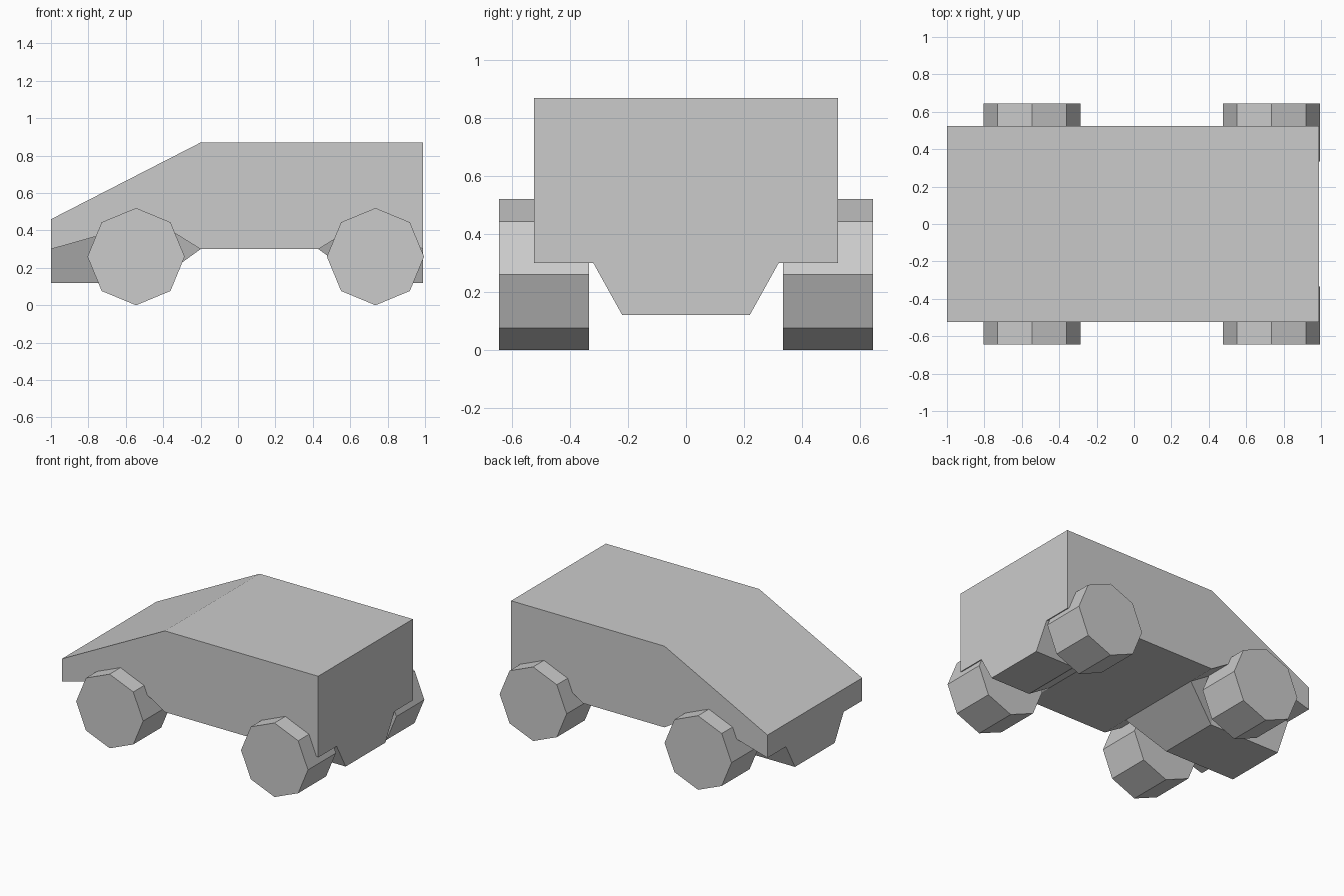
import bpy
import bmesh
import math

cube = bpy.data.objects.get("Cube")
if cube:
    bpy.data.objects.remove(cube, do_unlink=True)

# Single flat grey for the whole vehicle
grey = bpy.data.materials.new("light_grey")
grey.use_nodes = True
colour = (0.6, 0.6, 0.6, 1)
grey.diffuse_color = colour
grey.node_tree.nodes["Principled BSDF"].inputs["Base Color"].default_value = colour

HALF_WIDTH, INNER, KEEL = 0.525, 0.32, 0.22
FLOOR, ARCH, KEEL_Z = 0.30, 0.455, 0.12


def section(x, roof, sill, keel_y, keel_z):
    """Closed cross-section at x, mirrored across the centre line."""
    half = [(HALF_WIDTH, roof), (HALF_WIDTH, sill), (INNER, sill), (keel_y, keel_z)]
    ring = half + [(-y, z) for y, z in reversed(half)]
    return [(x, y, z) for y, z in ring]


# Body shell: sections lofted along the length, with arches and underside keels
sections = [
    section(-1.0, 0.46, FLOOR, KEEL, KEEL_Z),
    section(-0.45, 0.742, ARCH, KEEL, KEEL_Z),
    section(-0.2, 0.87, FLOOR, INNER, FLOOR),
    section(0.43, 0.87, FLOOR, INNER, FLOOR),
    section(0.68, 0.87, ARCH, KEEL, KEEL_Z),
    section(0.99, 0.87, FLOOR, KEEL, KEEL_Z),
]
bm = bmesh.new()
rings = [[bm.verts.new(p) for p in ring] for ring in sections]
for a, b in zip(rings, rings[1:]):
    for i in range(len(a)):
        j = (i + 1) % len(a)
        bm.faces.new((a[i], a[j], b[j], b[i]))
bm.faces.new(rings[0])
bm.faces.new(rings[-1])
bmesh.ops.remove_doubles(bm, verts=bm.verts, dist=0.001)
bmesh.ops.recalc_face_normals(bm, faces=bm.faces)
mesh = bpy.data.meshes.new("body")
bm.to_mesh(mesh)
bm.free()
mesh.materials.append(grey)
bpy.context.collection.objects.link(bpy.data.objects.new("body", mesh))

# Four eight-sided wheels
for end, x in (("front", -0.545), ("rear", 0.735)):
    for side, y in (("near", -0.49), ("far", 0.49)):
        bpy.ops.mesh.primitive_cylinder_add(
            vertices=8, radius=0.26, depth=0.31,
            location=(x, y, 0.26), rotation=(math.pi / 2, 0, 0))
        wheel = bpy.context.object
        wheel.name = f"{end}_{side}_wheel"
        wheel.data.materials.append(grey)
